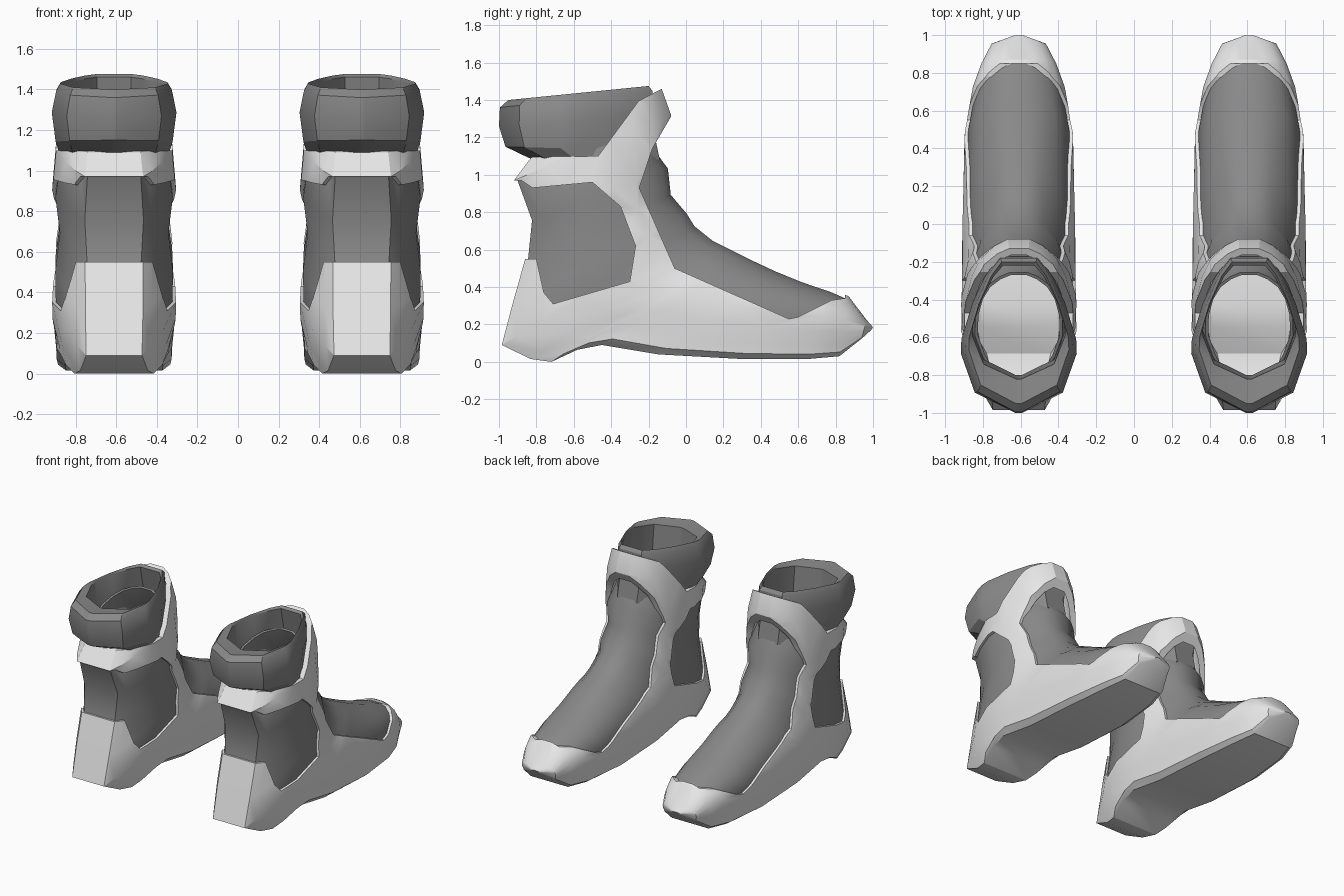
import bpy, bmesh, math
from mathutils import Vector

cube = bpy.data.objects.get("Cube")
if cube:
    bpy.data.objects.remove(cube)


def material(name, value):
    m = bpy.data.materials.new(name)
    m.use_nodes = True
    colour = (value, value, value, 1)
    m.diffuse_color = colour
    m.node_tree.nodes["Principled BSDF"].inputs["Base Color"].default_value = colour
    return m


LIGHT = material("light grey", 0.8)
DARK = material("dark grey", 0.25)

# Boot rings: back/sole point (y, z), front/instep point (y, z), half width, sole flatness
BOOT = [
    ((-.83, 1.09), (-.13, 1.46), .26, .5),
    ((-.92, .97), (-.08, 1.32), .285, .5),
    ((-.84, .75), (-.08, 1.04), .307, .5),
    ((-.86, .55), (-.065, .90), .285, .5),
    ((-.93, .30), (.02, .80), .308, .46),
    ((-.985, .09), (.06, .735), .305, .45),
    ((-.83, .015), (.16, .655), .303, .55),
    ((-.72, 0), (.23, .62), .30, .65),
    ((-.58, .065), (.29, .59), .30, .75),
    ((-.45, .09), (.36, .555), .30, .8),
    ((-.15, .04), (.49, .495), .295, .82),
    ((.30, .015), (.63, .44), .288, .82),
    ((.65, .015), (.78, .39), .245, .82),
    ((.82, .03), (.87, .35), .20, .8),
    ((.94, .125), (.965, .225), .145, .8),
    ((.99, .17), (1.0, .185), .03, .8),
]
# The inner cavity runs out through the top
CAVITY = [((-.83, 1.25), (-.16, 1.62), .26, .5)] + BOOT[:-2]
# The sock leans back under the ankle arch
SOCK = [((-.83, 1.07), (-.24, 1.34), .25, .5),
        ((-.92, .97), (-.17, 1.16), .28, .5)] + BOOT[2:-2]
# Collar rings, going up the outside and down the inside
COLLAR = [
    ((-.84, 1.09), (-.20, 1.08), .27),
    ((-.965, 1.15), (-.19, 1.13), .288),
    ((-1.0, 1.26), (-.17, 1.33), .307),
    ((-.995, 1.36), (-.18, 1.45), .285),
    ((-.95, 1.40), (-.20, 1.475), .265),
    ((-.82, 1.39), (-.22, 1.46), .245),
    ((-.80, 1.08), (-.14, 1.08), .25),
]
# Side outlines (y, z) of the openings in the shell
HEEL_WINDOW = [(-1.2, .55), (-.8, .55), (-.76, .37), (-.71, .31), (-.3, .43), (-.27, .62),
               (-.35, .83), (-.5, .96), (-.82, .93), (-.88, .97), (-1.2, .97)]
INSTEP = [(-.075, 1.32), (-.18, 1.14), (-.25, .93), (-.06, .5), (.55, .23), (.6, .24),
          (.78, .33), (.85, .34), (.85, .8), (.1, 1.32)]
COLLAR_NOTCH = [(-1.2, 1.09), (-.47, 1.1), (-.22, 1.44), (-.25, 1.7), (-1.2, 1.7)]


def boot_section(s):
    return [(0, s), (.07, s + .14), (.2, .6 + .45 * s), (.4, 1), (.6, .99),
            (.76, .88), (.88, .7), (.96, .44), (1, .2)]


COLLAR_SECTION = [(0, .06), (.13, .76), (.38, 1), (.47, .99), (.7, .8), (.9, .55), (1, .34)]


def ring(a, b, width, section, inset=0):
    """Closed symmetric ring of points between two points of the side outline."""
    a, b = Vector((0, *a)), Vector((0, *b))
    step = (b - a).normalized() * min(inset, (b - a).length * .3)
    a, b, width = a + step, b - step, width - inset
    half = [a.lerp(b, t) + Vector((w * width, 0, 0)) for t, w in section]
    return half + [Vector((-p.x, p.y, p.z)) for p in reversed(half)]


def make_object(name, bm, x, mat):
    bmesh.ops.recalc_face_normals(bm, faces=bm.faces)
    mesh = bpy.data.meshes.new(name)
    bm.to_mesh(mesh)
    bm.free()
    mesh.materials.append(mat)
    obj = bpy.data.objects.new(name, mesh)
    obj.location.x = x
    bpy.context.collection.objects.link(obj)
    return obj


def loft(name, rings, x, mat, closed=False):
    """Skin consecutive rings; closed joins last to first, else the ends are capped."""
    bm = bmesh.new()
    loops = [[bm.verts.new(p) for p in r] for r in rings]
    pairs = list(zip(loops, loops[1:]))
    if closed:
        pairs.append((loops[-1], loops[0]))
    else:
        bm.faces.new(loops[0])
        bm.faces.new(loops[-1])
    for low, high in pairs:
        for i in range(len(low)):
            j = (i + 1) % len(low)
            bm.faces.new((low[i], low[j], high[j], high[i]))
    return make_object(name, bm, x, mat)


def prism(name, outline, x, mat):
    bm = bmesh.new()
    face = bm.faces.new([bm.verts.new((-.5, y, z)) for y, z in outline])
    out = bmesh.ops.extrude_face_region(bm, geom=[face])["geom"]
    bmesh.ops.translate(bm, vec=(1, 0, 0), verts=[v for v in out if isinstance(v, bmesh.types.BMVert)])
    return make_object(name, bm, x, mat)


def carve(obj, cutters):
    """Subtract the cutters, apply the result and remove them."""
    for c in cutters:
        mod = obj.modifiers.new("cut", "BOOLEAN")
        mod.operation, mod.solver, mod.object = "DIFFERENCE", "EXACT", c
    bpy.context.view_layer.update()
    graph = bpy.context.evaluated_depsgraph_get()
    mesh = bpy.data.meshes.new_from_object(obj.evaluated_get(graph))
    obj.modifiers.clear()
    obj.data = mesh
    for c in cutters:
        bpy.data.objects.remove(c)


def smooth(obj, angle):
    bpy.ops.object.select_all(action="DESELECT")
    obj.select_set(True)
    bpy.context.view_layer.objects.active = obj
    bpy.ops.object.shade_smooth_by_angle(angle=math.radians(angle))


def boot_rings(inset, rows):
    return [ring(a, b, w, boot_section(s), inset) for a, b, w, s in rows]


for side, x in (("left", .61), ("right", -.61)):
    # Hard hollow shell with openings at heel, instep and collar
    shell = loft(side + "_shell", boot_rings(0, BOOT), x, LIGHT)
    cavity = loft("cavity", boot_rings(.04, CAVITY), x, LIGHT)
    openings = [prism("opening", o, x, LIGHT) for o in (HEEL_WINDOW, INSTEP, COLLAR_NOTCH)]
    carve(shell, [cavity] + openings)
    smooth(shell, 25)

    # Soft sock showing through the openings: outer skin down, inner skin back up
    sock = loft(side + "_sock", boot_rings(.018, SOCK) + boot_rings(.034, SOCK)[::-1],
                x, DARK, closed=True)
    smooth(sock, 40)

    # Padded ankle collar
    collar = loft(side + "_collar", [ring(a, b, w, COLLAR_SECTION) for a, b, w in COLLAR],
                  x, DARK, closed=True)
    smooth(collar, 30)
